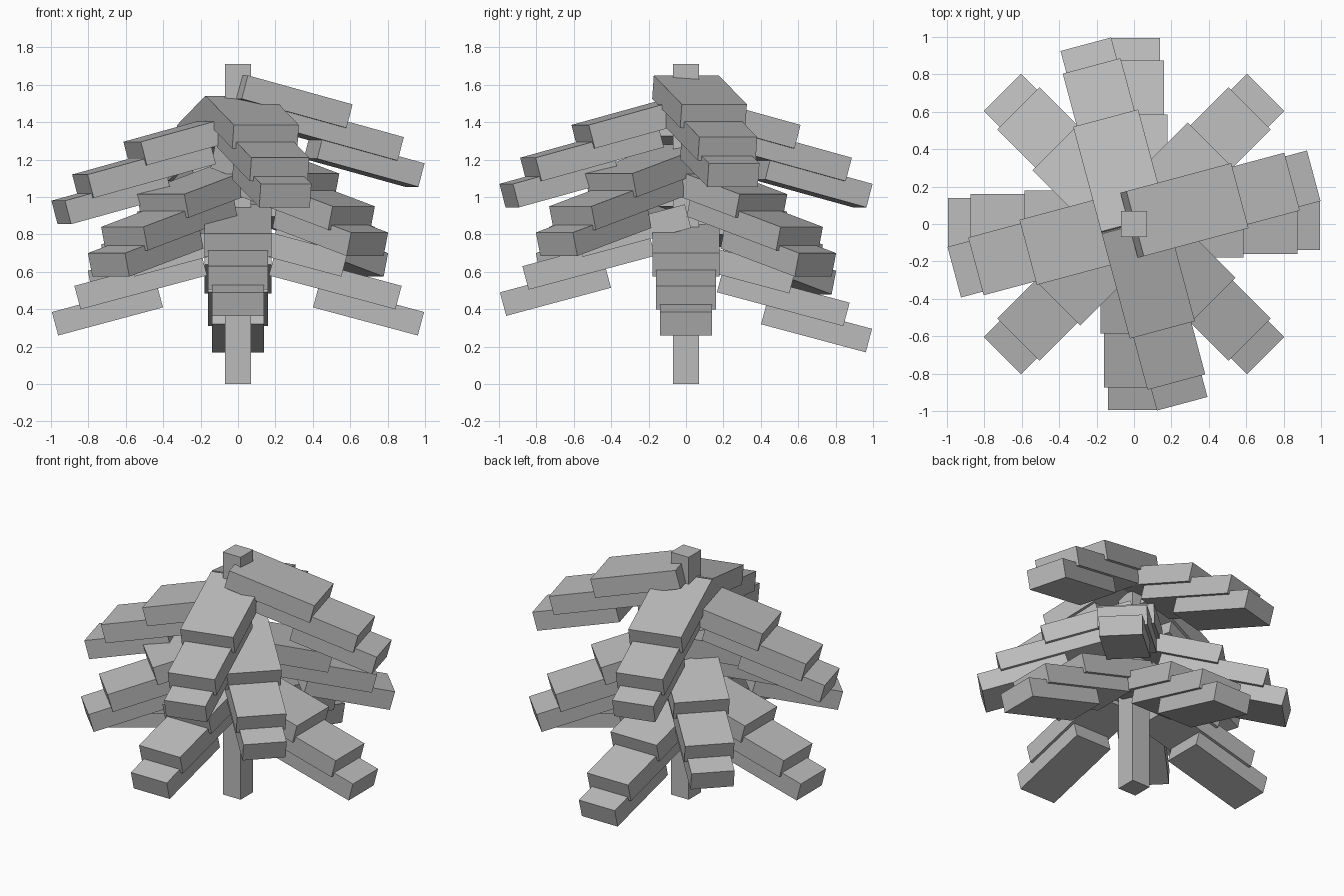
import bpy
from math import radians, sin, cos
from mathutils import Matrix, Vector

cube = bpy.data.objects.get("Cube")
if cube:
    bpy.data.objects.remove(cube, do_unlink=True)

grey = bpy.data.materials.new("plain grey")
grey.use_nodes = True
colour = (0.5, 0.5, 0.5, 1)
grey.diffuse_color = colour
grey.node_tree.nodes["Principled BSDF"].inputs["Base Color"].default_value = colour


def box(name, size, matrix):
    bpy.ops.mesh.primitive_cube_add(size=1)
    obj = bpy.context.object
    obj.name = name
    obj.data.transform(Matrix.Diagonal((*size, 1)))
    obj.matrix_world = matrix
    obj.data.materials.append(grey)
    return obj


# Trunk
HEIGHT = 1.71
box("trunk", (0.14, 0.14, HEIGHT), Matrix.Translation((0, 0, HEIGHT / 2)))

# Layers of a branch: length, width, radius and rise of the outer top edge
SLOPE = radians(15)
THICK = 0.13
LAYERS = {
    "upper": (0.60, 0.36, 0.586, 0.315),
    "middle": (0.70, 0.32, 0.875, 0.14),
    "lower": (0.58, 0.28, 0.995, 0.0),
}


def branch(name, yaw, tip):
    """Three overlapping planks sloping down and outward."""
    turn = Matrix.Rotation(radians(yaw), 4, "Z")
    tilt = Matrix.Rotation(SLOPE, 4, "Y")
    along = Vector((cos(SLOPE), 0, -sin(SLOPE)))
    normal = Vector((sin(SLOPE), 0, cos(SLOPE)))
    for layer, (length, width, radius, rise) in LAYERS.items():
        edge = Vector((radius, 0, tip + rise))
        centre = edge - along * length / 2 - normal * THICK / 2
        box(f"{name}_{layer}_plank", (length, width, THICK),
            turn @ Matrix.Translation(centre) @ tilt)


# Tiers: first yaw and the tip heights, going round anticlockwise
TIERS = {
    "bottom": (0, (0.385, 0.295, 0.385, 0.49)),
    "middle": (45, (0.70, 0.605, 0.70, 0.81)),
    "top": (15, (1.18, 1.07, 0.98, 1.07)),
}
for tier, (start, tips) in TIERS.items():
    for i, tip in enumerate(tips):
        branch(f"{tier}_branch_{i + 1}", start + 90 * i, tip)
